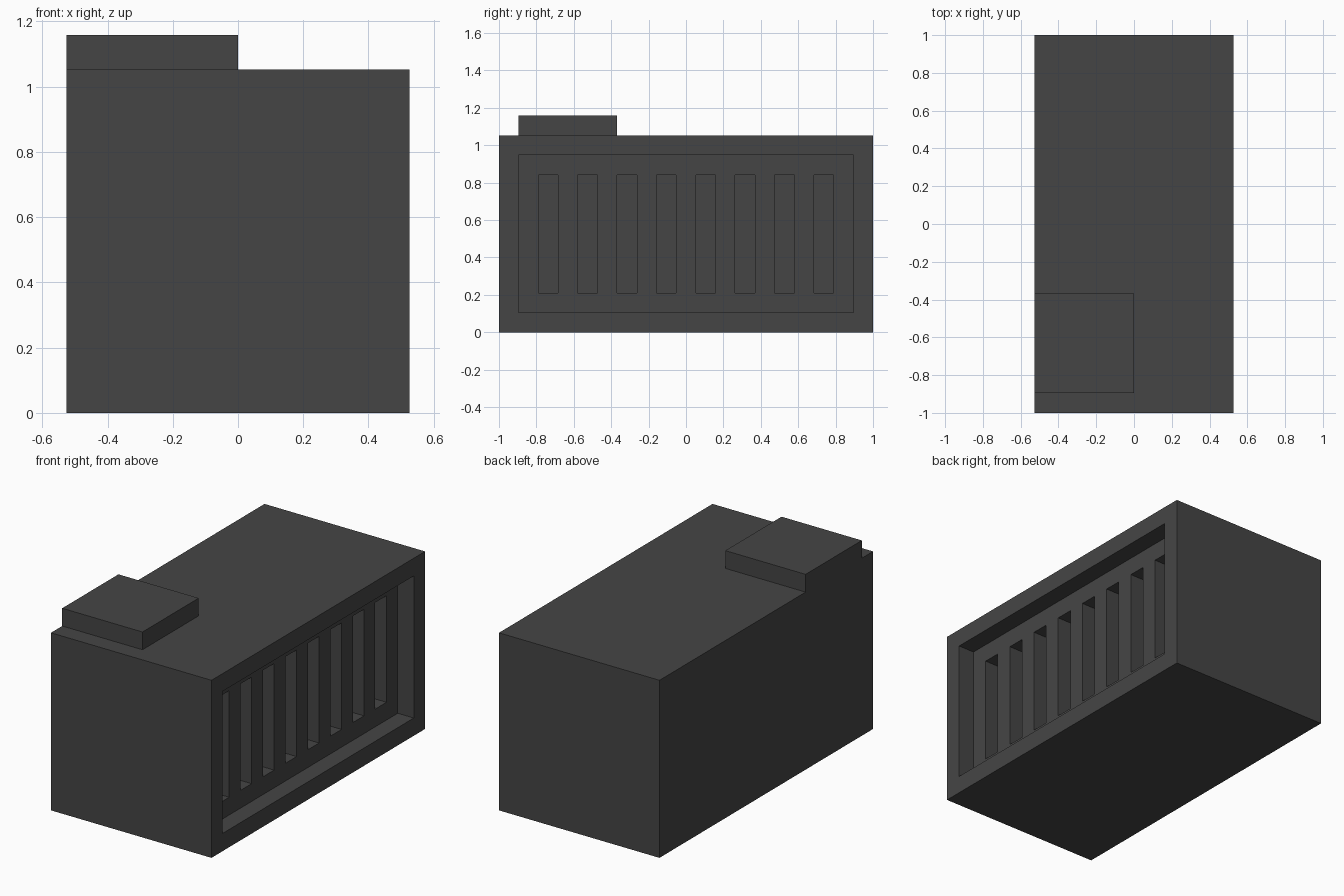
import bpy
import bmesh
from mathutils import Matrix, Vector

if "Cube" in bpy.data.objects:
    bpy.data.objects.remove(bpy.data.objects["Cube"], do_unlink=True)

U = 2 / 19          # design module: every size is a multiple of this

# Single dark grey casing colour
grey = bpy.data.materials.new("dark grey")
grey.use_nodes = True
colour = (0.06, 0.06, 0.06, 1)
grey.diffuse_color = colour
bsdf = grey.node_tree.nodes["Principled BSDF"]
bsdf.inputs["Base Color"].default_value = colour


def make_boxes(name, boxes):
    """One object from boxes given as (low corner, high corner) in modules."""
    bm = bmesh.new()
    for low, high in boxes:
        lo, hi = Vector(low) * U, Vector(high) * U
        size = Matrix.Diagonal((*(hi - lo), 1))
        bmesh.ops.create_cube(bm, size=1,
                              matrix=Matrix.Translation((lo + hi) / 2) @ size)
    mesh = bpy.data.meshes.new(name)
    bm.to_mesh(mesh)
    bm.free()
    mesh.materials.append(grey)
    obj = bpy.data.objects.new(name, mesh)
    bpy.context.collection.objects.link(obj)
    return obj


def cut(target, cutter):
    """Subtract the cutter from the target, then discard the cutter."""
    cutter.hide_render = True
    mod = target.modifiers.new(cutter.name, 'BOOLEAN')
    mod.operation = 'DIFFERENCE'
    mod.solver = 'EXACT'
    mod.object = cutter
    bpy.context.view_layer.objects.active = target
    bpy.ops.object.modifier_apply(modifier=mod.name)
    bpy.data.objects.remove(cutter, do_unlink=True)


# Main casing
casing = make_boxes("casing", [((-5, -9.5, 0), (5, 9.5, 10))])

# Rectangular recess in the vented side
cut(casing, make_boxes("recess_cutter", [((4, -8.5, 1), (6, 8.5, 9))]))

# Row of eight tall vent slots in the recess floor
slots = [((3, y, 2), (4.5, y + 1, 8)) for y in (-7.5 + 2 * i for i in range(8))]
cut(casing, make_boxes("slot_cutter", slots))

# Low raised block on the roof, flush with the plain side
make_boxes("roof_block", [((-5, -8.5, 10), (0, -3.5, 11))])
